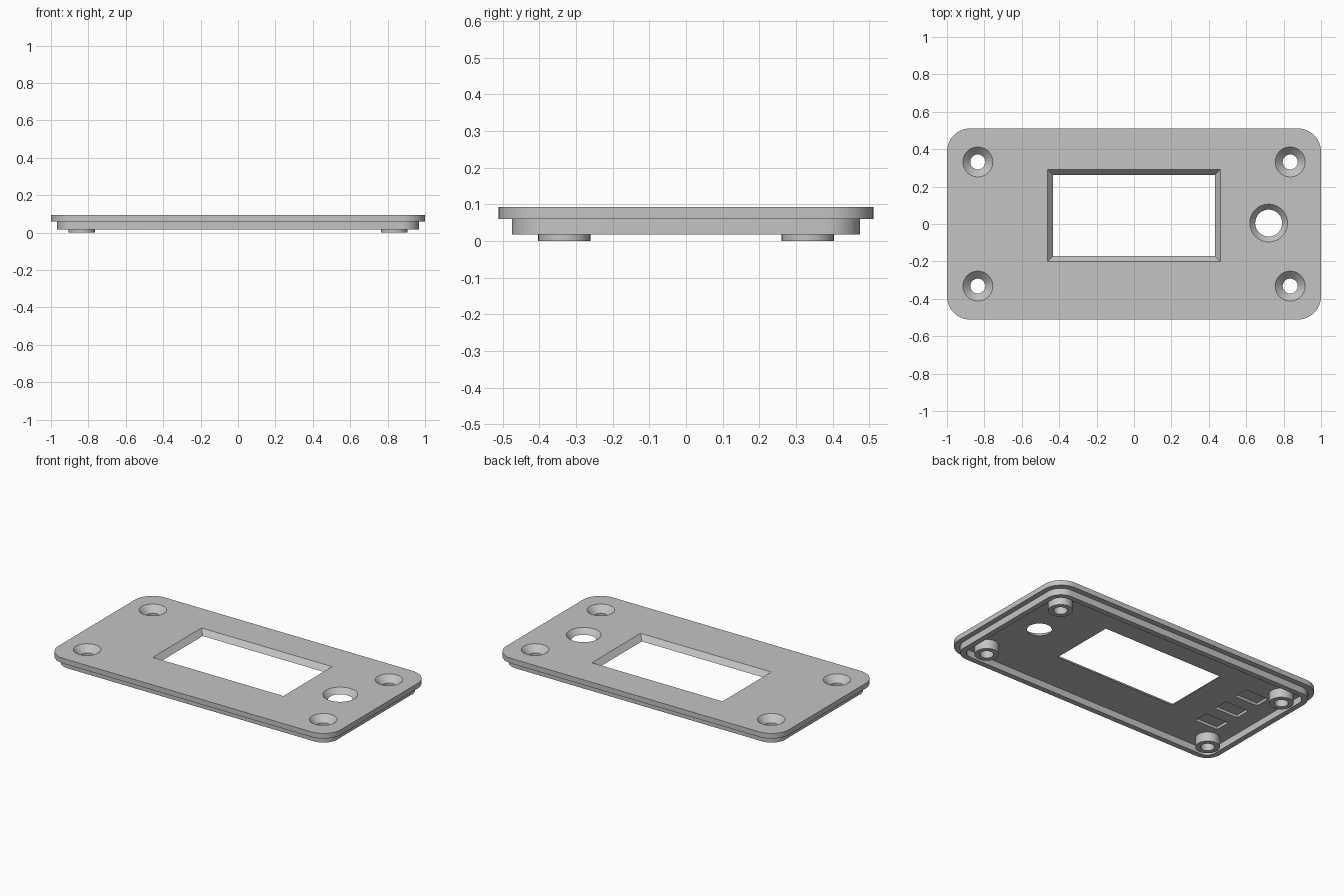
import bpy, bmesh, math
from mathutils import Vector

cube = bpy.data.objects.get("Cube")
if cube:
    bpy.data.objects.remove(cube, do_unlink=True)

GREY = (0.55, 0.55, 0.55, 1)
mat = bpy.data.materials.new("light grey plastic")
mat.use_nodes = True
mat.diffuse_color = GREY
mat.node_tree.nodes["Principled BSDF"].inputs["Base Color"].default_value = GREY

PLATE_TOP, PLATE_BOTTOM, RIM_BOTTOM = 0.093, 0.06, 0.017
HOLE_X, HOLE_Y = 0.835, 0.332


def rounded(hx, hy, r, z, steps=12):
    """Rounded rectangle loop, centred on the origin."""
    pts = []
    for i, (sx, sy) in enumerate([(1, 1), (-1, 1), (-1, -1), (1, -1)]):
        for k in range(steps + 1):
            a = math.radians(90) * (i + k / steps)
            pts.append(Vector((sx * (hx - r) + r * math.cos(a),
                               sy * (hy - r) + r * math.sin(a), z)))
    return pts


def circle(x, y, r, z, n=48):
    return [Vector((x + r * math.cos(math.tau * k / n),
                    y + r * math.sin(math.tau * k / n), z)) for k in range(n)]


def rect(x, y, hx, hy, z):
    return [Vector((x + sx * hx, y + sy * hy, z))
            for sx, sy in [(1, 1), (-1, 1), (-1, -1), (1, -1)]]


def loft(bm, loops, ring=False):
    """Skin a stack of loops; ring joins last to first, otherwise ends are capped."""
    rows = [[bm.verts.new(p) for p in loop] for loop in loops]
    pairs = list(zip(rows, rows[1:]))
    if ring:
        pairs.append((rows[-1], rows[0]))
    else:
        bm.faces.new(rows[0][::-1])
        bm.faces.new(rows[-1])
    for a, b in pairs:
        for i in range(len(a)):
            j = (i + 1) % len(a)
            bm.faces.new((a[i], a[j], b[j], b[i]))


def taper(bm, low, high, over=0.3):
    """Cutter that passes both loops and runs a little beyond them."""
    loft(bm, [[a + (a - b) * over for a, b in zip(low, high)],
              [b + (b - a) * over for a, b in zip(low, high)]])


def finish(name, bm):
    bmesh.ops.recalc_face_normals(bm, faces=bm.faces)
    mesh = bpy.data.meshes.new(name)
    bm.to_mesh(mesh)
    bm.free()
    mesh.materials.append(mat)
    obj = bpy.data.objects.new(name, mesh)
    bpy.context.scene.collection.objects.link(obj)
    return obj


# Faceplate slab
bm = bmesh.new()
loft(bm, [rounded(1, 0.511, 0.125, z) for z in (PLATE_BOTTOM, PLATE_TOP)])
faceplate = finish("faceplate", bm)

# Openings: display window, round hole, countersunk screw holes, rear pockets
bm = bmesh.new()
taper(bm, rect(0, 0.045, 0.433, 0.217, PLATE_BOTTOM),
      rect(0, 0.045, 0.462, 0.246, PLATE_TOP))
taper(bm, circle(0.72, 0.005, 0.072, PLATE_BOTTOM),
      circle(0.72, 0.005, 0.101, PLATE_TOP))
corners = [(sx * HOLE_X, sy * HOLE_Y) for sx in (-1, 1) for sy in (-1, 1)]
for x, y in corners:
    taper(bm, circle(x, y, 0.047, PLATE_BOTTOM), circle(x, y, 0.08, PLATE_TOP))
for y in (-0.17, 0.01, 0.19):
    loft(bm, [rect(-0.73, y, 0.083, 0.05, z) for z in (0.05, 0.077)])
cutter = finish("opening_cutter", bm)
cutter.hide_render = True

cut = faceplate.modifiers.new("openings", "BOOLEAN")
cut.operation = "DIFFERENCE"
cut.solver = "EXACT"
cut.object = cutter
deps = bpy.context.evaluated_depsgraph_get()
result = bpy.data.meshes.new_from_object(faceplate.evaluated_get(deps))
faceplate.modifiers.clear()
faceplate.data = result
bpy.data.objects.remove(cutter, do_unlink=True)

# Locating rim under the plate
bm = bmesh.new()
loft(bm, [rounded(0.967, 0.475, 0.095, RIM_BOTTOM),
          rounded(0.967, 0.475, 0.095, PLATE_BOTTOM),
          rounded(0.932, 0.44, 0.06, PLATE_BOTTOM),
          rounded(0.932, 0.44, 0.06, RIM_BOTTOM)], ring=True)
parts = [faceplate, finish("locating_rim", bm)]

# Screw bosses, bored through to the countersinks
BOSS = [(0.071, 0), (0.071, PLATE_BOTTOM), (0.047, PLATE_BOTTOM),
        (0.04, 0.053), (0.04, 0)]
for x, y in corners:
    bm = bmesh.new()
    loft(bm, [circle(x, y, r, z) for r, z in BOSS], ring=True)
    side = ("left" if x > 0 else "right") + ("_back" if y > 0 else "_front")
    parts.append(finish("screw_boss_" + side, bm))

# Smooth round walls, crisp edges
bpy.ops.object.select_all(action="DESELECT")
for obj in parts:
    obj.select_set(True)
bpy.context.view_layer.objects.active = faceplate
bpy.ops.object.shade_smooth_by_angle(angle=math.radians(30))
